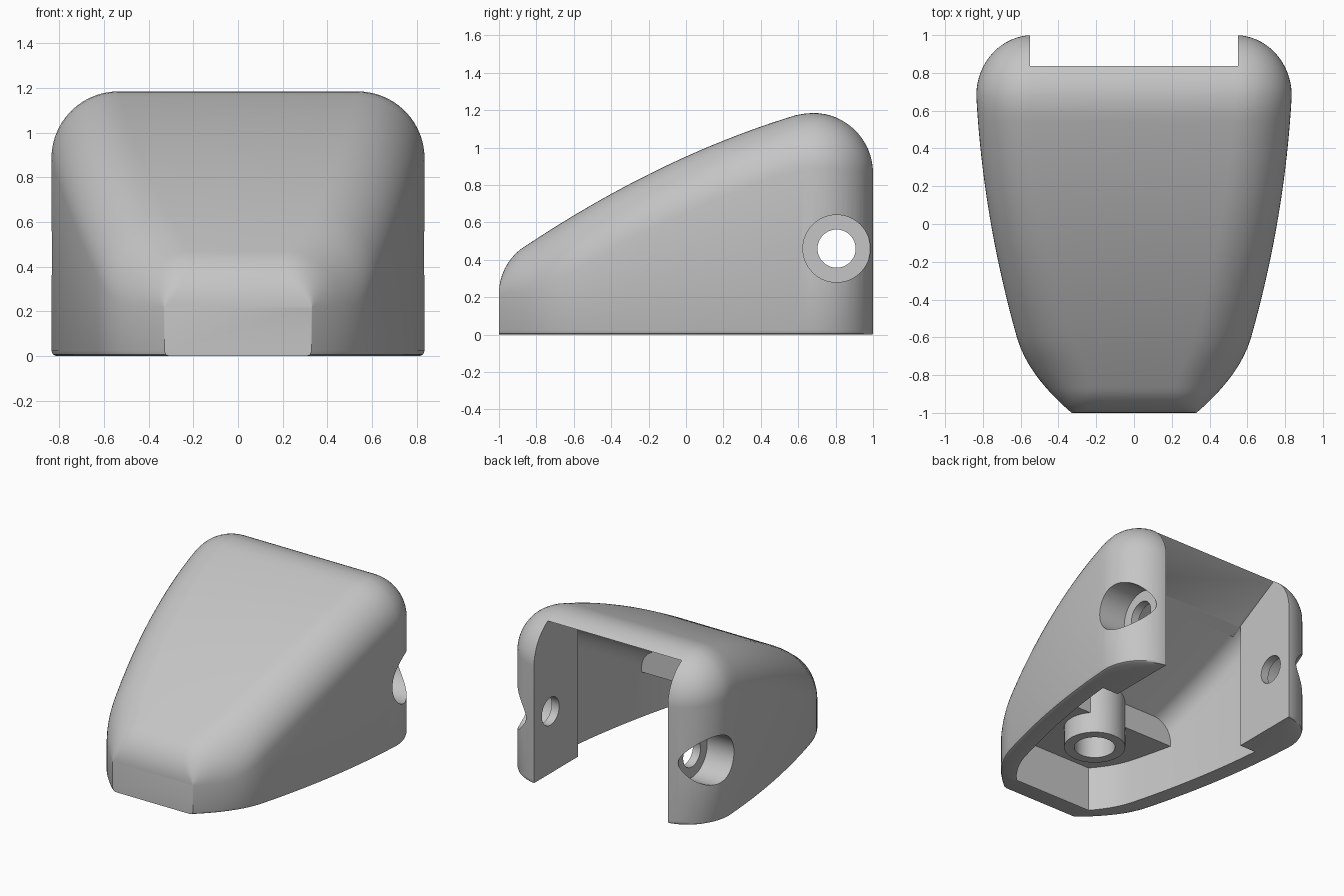
import bpy, bmesh, math
from mathutils import Matrix

if "Cube" in bpy.data.objects:
    bpy.data.objects.remove(bpy.data.objects["Cube"])

grey = bpy.data.materials.new("plain grey")
grey.use_nodes = True
grey.diffuse_color = (0.56, 0.56, 0.56, 1)
grey.node_tree.nodes["Principled BSDF"].inputs["Base Color"].default_value = grey.diffuse_color

BACK, FRONT = 0.68, -0.7        # where the end roundings begin
R_PLAN, R_SIDE, WALL = 0.30, 0.32, 0.14


def arc(d, r):
    return math.sqrt(max(0.0, 1 - (d / r) ** 2))


def half_width(y):
    if y > BACK:
        return 0.835 - R_PLAN * (1 - arc(y - BACK, R_SIDE))
    u = BACK - y
    if y > -0.6:
        return 0.835 - 0.054 * u - 0.089 * u * u
    v = -0.6 - y
    return 0.62 - 0.285 * v - 1.1 * v * v


def height(y):
    if y > 0.59:
        return 0.865 + R_SIDE * arc(y - BACK, R_SIDE)
    if y < -0.867:
        return 0.22 + 0.3 * arc(y - FRONT, 0.3)
    return 0.952 + 0.45 * y - 0.125 * y * y


def corner(y):
    fade = arc(y - BACK, R_SIDE) if y > BACK else arc(y - FRONT, 0.3) if y < FRONT else 1
    return max(fade, 0.01) * 0.3


def ceiling(y):
    return 1.143 - 0.56 * (0.835 - y)


def make(name, bm):
    bmesh.ops.remove_doubles(bm, verts=bm.verts, dist=1e-5)
    bmesh.ops.recalc_face_normals(bm, faces=bm.faces)
    mesh = bpy.data.meshes.new(name)
    bm.to_mesh(mesh)
    bm.free()
    mesh.materials.append(grey)
    ob = bpy.data.objects.new(name, mesh)
    bpy.context.collection.objects.link(ob)
    return ob


def loft(name, rings):
    bm = bmesh.new()
    rows = [[bm.verts.new(p) for p in ring] for ring in rings]
    n = len(rows[0])
    for a, b in zip(rows, rows[1:]):
        for i in range(n):
            j = (i + 1) % n
            bm.faces.new((a[i], a[j], b[j], b[i]))
    bm.faces.new(rows[0])
    bm.faces.new(rows[-1])
    return make(name, bm)


def arch(y, w, h, r, foot, steps=14):
    """Symmetric section: given foot points, then a rounded top corner."""
    side = list(foot)
    for i in range(steps + 1):
        a = math.pi / 2 * i / steps
        side.append((w - r + r * math.cos(a), h - r + r * math.sin(a)))
    half = [(x, y, z) for x, z in side]
    return half + [(-x, y, z) for x, y, z in reversed(half)]


def outer_section(y):
    w = half_width(y)
    foot = [(w - 0.024, 0), (w - 0.007, 0.007), (w, 0.024)]
    return arch(y, w, height(y), corner(y), foot)


def inner_section(y):
    w = half_width(y) - WALL
    return arch(y, w, ceiling(y), 0.15, [(w, -0.1)])


def span(y0, y1, n=16):
    return [y0 + (y1 - y0) * i / n for i in range(n + 1)]


def pocket(name, plan, top):
    return loft(name, [[(x, y, -0.1) for x, y in plan], [(x, y, top(y)) for x, y in plan]])


def cylinder(name, r, length, centre, axis="Z"):
    bm = bmesh.new()
    turn = Matrix.Rotation(math.pi / 2, 4, "Y") if axis == "X" else Matrix()
    bmesh.ops.create_cone(bm, cap_ends=True, segments=64, radius1=r, radius2=r,
                          depth=length, matrix=Matrix.Translation(centre) @ turn)
    return make(name, bm)


def combine(body, tool, operation="DIFFERENCE"):
    mod = body.modifiers.new("cut", "BOOLEAN")
    mod.operation, mod.solver, mod.object = operation, "EXACT", tool
    bpy.context.view_layer.objects.active = body
    bpy.ops.object.modifier_apply(modifier=mod.name)
    bpy.data.objects.remove(tool)


# Rounded wedge body, with stations packed towards the two round ends
stations = [FRONT - 0.3 * math.sin(math.pi / 2 * (1 - i / 14)) for i in range(14)]
stations += span(FRONT, BACK, 30)[:-1]
stations += [BACK + R_SIDE * math.sin(math.pi / 2 * i / 16) for i in range(17)]
cover = loft("rounded_cover", [outer_section(y) for y in stations])

# Hollow: open rear slot between the cheeks, wide middle, low front pocket
slot = [(0.55, 0.4), (0.55, 1.1), (-0.55, 1.1), (-0.55, 0.4)]
combine(cover, pocket("slot_cutter", slot, ceiling))
combine(cover, loft("middle_cutter", [inner_section(y) for y in span(-0.28, 0.48)]))
right = [(half_width(y) - WALL, y) for y in span(-0.87, -0.27)]
front = right + [(-x, y) for x, y in reversed(right)]
combine(cover, pocket("front_cutter", front, lambda y: 0.335))

# Screw boss under the roof, with a blind hole
combine(cover, cylinder("boss", 0.21, 0.41, (0, -0.42, 0.385)), "UNION")
combine(cover, cylinder("boss_hole", 0.14, 0.5, (0, -0.42, 0.25)))

# Cross pin hole and a counterbore on each cheek
combine(cover, cylinder("pin_hole", 0.102, 2, (0, 0.805, 0.46), "X"))
for s in (1, -1):
    combine(cover, cylinder("counterbore", 0.18, 0.4, (s * 0.812, 0.805, 0.46), "X"))

bpy.ops.object.select_all(action="DESELECT")
cover.select_set(True)
bpy.context.view_layer.objects.active = cover
bpy.ops.object.shade_smooth_by_angle(angle=math.radians(40))
